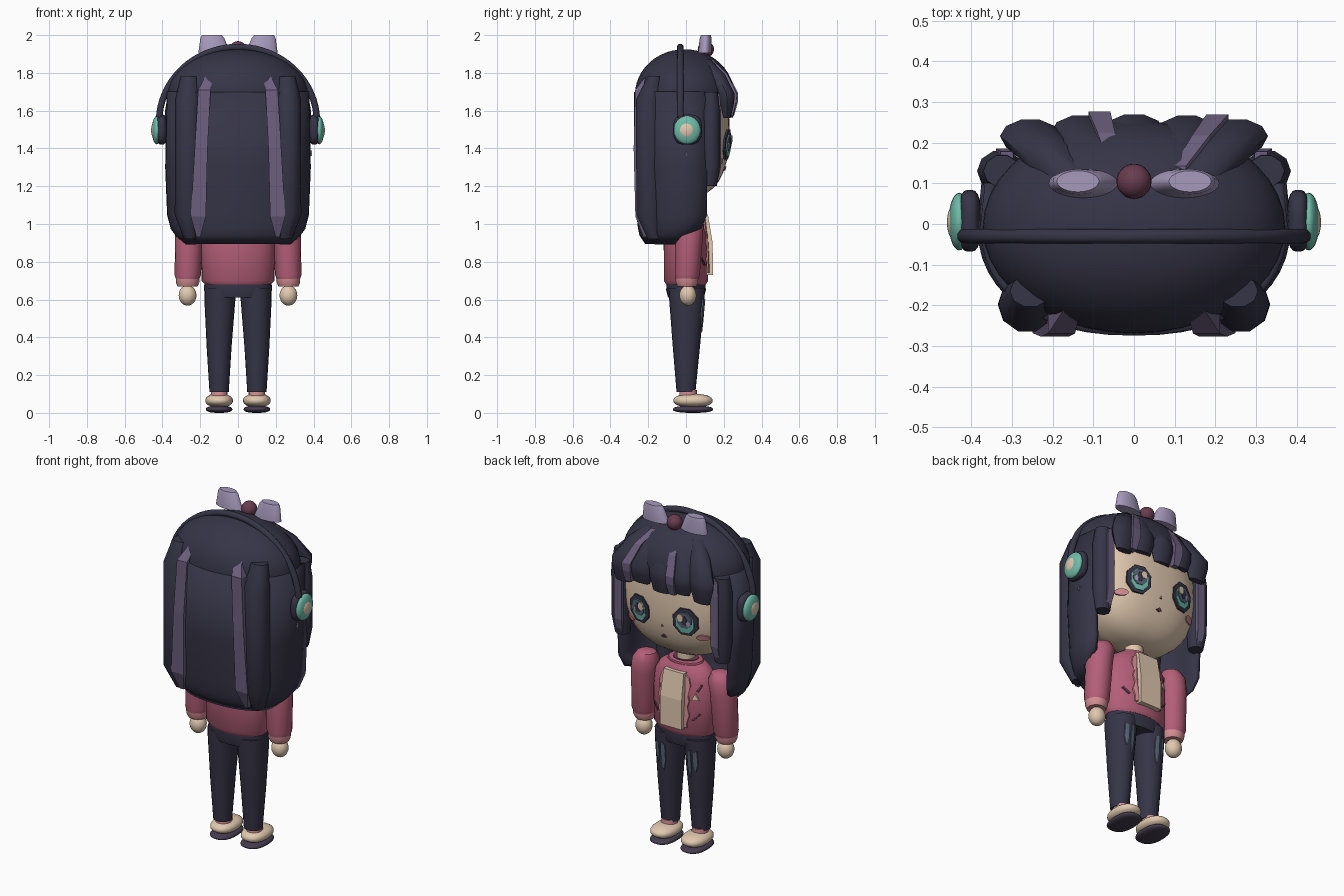
import bpy, bmesh
from math import sin, cos, pi, radians

if "Cube" in bpy.data.objects:
    bpy.data.objects.remove(bpy.data.objects["Cube"])


def colour(name, *rgb):
    m = bpy.data.materials.new(name)
    m.use_nodes = True
    m.diffuse_color = (*rgb, 1)
    m.node_tree.nodes["Principled BSDF"].inputs["Base Color"].default_value = (*rgb, 1)
    return m


NAVY = colour("dark navy", .037, .035, .062)
STREAK = colour("dusky lavender", .15, .118, .21)
LAVENDER = colour("pale lavender", .38, .32, .50)
PINK = colour("rose pink", .46, .115, .19)
BLUSH = colour("light pink", .66, .27, .29)
SKIN = colour("cream", .75, .58, .43)
TEAL = colour("teal", .16, .50, .40)
MAROON = colour("maroon", .14, .045, .08)
SLATE = colour("slate blue", .095, .13, .19)
SOLE = colour("dark plum", .06, .045, .08)


def finish(name, bm, mat, smooth=True):
    bmesh.ops.recalc_face_normals(bm, faces=bm.faces)
    me = bpy.data.meshes.new(name)
    bm.to_mesh(me)
    bm.free()
    me.materials.append(mat)
    if smooth:
        me.shade_smooth()
        me.set_sharp_from_angle(angle=radians(40))
    ob = bpy.data.objects.new(name, me)
    bpy.context.collection.objects.link(ob)
    return ob


def skin_rows(bm, rows, closed=True):
    n = len(rows[0])
    for a, b in zip(rows, rows[1:]):
        for i in range(n if closed else n - 1):
            j = (i + 1) % n
            bm.faces.new((a[i], a[j], b[j], b[i]))


def loft(name, rings, mat, n=6, side=1):
    """Closed tube through horizontal rings (x, y, z, rx, ry); four sides make a box."""
    bm = bmesh.new()
    turn, grow = (.5, 2 ** .5) if n == 4 else (0, 1)
    rows = [[bm.verts.new((side * x + grow * rx * cos(2 * pi * (i + turn) / n),
                           y + grow * ry * sin(2 * pi * (i + turn) / n), z))
             for i in range(n)] for x, y, z, rx, ry in rings]
    skin_rows(bm, rows)
    bm.faces.new(rows[0])
    bm.faces.new(rows[-1])
    return finish(name, bm, mat, n > 6)


def ellipsoid(name, centre, radii, mat, power=2, seg=28):
    bm = bmesh.new()
    bmesh.ops.create_uvsphere(bm, u_segments=seg, v_segments=seg // 2, radius=1)
    for v in bm.verts:
        norm = sum(abs(c) ** power for c in v.co) ** (1 / power)
        v.co = [c + r * k / norm for c, r, k in zip(centre, radii, v.co)]
    return finish(name, bm, mat)


def plate(name, pts, surface, lift, mat, side=1):
    """Thin (x, z) outline laid on a surface y = f(x, z), raised by lift."""
    bm = bmesh.new()
    pts = [(side * x, z) for x, z in pts]
    cx, cz = [sum(c) / len(pts) for c in zip(*pts)]
    top = [bm.verts.new((x, surface(x, z) + lift, z)) for x, z in pts]
    low = [bm.verts.new((x, surface(x, z) + lift - .009, z)) for x, z in pts]
    mid = bm.verts.new((cx, surface(cx, cz) + lift, cz))
    skin_rows(bm, [low, top])
    for i in range(len(top)):
        bm.faces.new((top[i], top[(i + 1) % len(top)], mid))
    return finish(name, bm, mat, False)


def oval(x, z, rx, rz, n=8):
    return [(x + rx * cos(2 * pi * (i + .5) / n), z + rz * sin(2 * pi * (i + .5) / n)) for i in range(n)]


# Surfaces that carry painted details
def face_y(x, z):
    return .23 * max(0, 1 - abs(x / .35) ** 2.5 - abs((z - 1.5) / .36) ** 2.5) ** .4


def jacket_y(x, z):
    return .118 * max(0, 1 - (x / .195) ** 2) ** .5 - max(0, z - .92) * .2


def leg_y(x, z):
    across = (abs(x) - .098) / (.051 + (z - .11) * .063)
    return .003 + (.05 + (z - .11) * .0878) * max(0, 1 - across ** 2) ** .5


# Head and neck
ellipsoid("head", (0, 0, 1.5), (.35, .23, .36), SKIN, 2.5, 40)
loft("neck", [(0, 0, 1.04, .05, .05), (0, 0, 1.2, .05, .05)], SKIN, 16)
plate("mouth", [(-.018, 1.29), (0, 1.283), (.018, 1.29), (0, 1.305)], face_y, .006, MAROON)
plate("nose", [(-.006, 1.355), (.006, 1.355), (0, 1.368)], face_y, .006, BLUSH)
for s in (-1, 1):
    for part, dx, dz, rx, rz, lift, mat in (
            ("outline", 0, 0, .076, .086, .012, NAVY),
            ("iris", 0, -.004, .054, .064, .015, TEAL),
            ("iris_shade", 0, .01, .044, .048, .018, SLATE),
            ("pupil", 0, .012, .018, .028, .020, NAVY),
            ("glint", .026, -.004, .012, .018, .021, LAVENDER),
            ("highlight", -.022, .026, .019, .023, .022, SKIN)):
        plate("eye_" + part, oval(.15 + dx, 1.42 + dz, rx, rz), face_y, lift, mat, s)
    plate("cheek", oval(.235, 1.33, .034, .018, 12), face_y, .009, BLUSH, s)

# Hair cap: upper half of an ellipsoid
bm = bmesh.new()
bmesh.ops.create_uvsphere(bm, u_segments=40, v_segments=24, radius=1)
bmesh.ops.delete(bm, geom=[v for v in bm.verts if v.co.z < -.01], context="VERTS")
for v in bm.verts:
    v.co = (v.co.x * .373, v.co.y * .262 - .008, 1.685 + v.co.z * .24)
bmesh.ops.holes_fill(bm, edges=[e for e in bm.edges if e.is_boundary])
finish("hair_cap", bm, NAVY)

# Long back hair: U-shaped shell, open to the face
bm = bmesh.new()
rows = []
for z, rx, back, front in ((1.7, .365, .262, .1), (1.3, .373, .262, .11), (1.05, .363, .25, .11),
                           (.98, .345, .242, .08), (.945, .32, .235, -.03), (.9, .27, .205, -.06)):
    arc = [(rx * .97, front)]
    for i in range(25):
        c, q = cos(pi * i / 24), sin(pi * i / 24)
        y = min(front, 0) - (back + min(front, 0)) * q ** .88
        arc.append((rx * abs(c) ** .88 * (1 if c > 0 else -1), y))
    arc.append((-rx * .97, front))
    rows.append([bm.verts.new((x, y, z)) for x, y in arc])
skin_rows(bm, rows, False)
shell = finish("back_hair", bm, NAVY)
mod = shell.modifiers.new("thickness", "SOLIDIFY")
mod.thickness = .025
mod.offset = 0

# Hair locks at the sides and back, with lighter streaks
for s in (-1, 1):
    loft("side_lock", [(.325, .13, 1.7, .045, .04), (.328, .13, 1.6, .058, .052),
                       (.328, .13, 1.3, .056, .052), (.325, .125, 1.2, .042, .04)], NAVY, 10, s)
    loft("side_streak", [(.312, .16, 1.69, .016, .018), (.315, .166, 1.6, .024, .02),
                         (.315, .166, 1.3, .024, .02), (.318, .15, 1.21, .014, .012)], STREAK, 4, s)
    loft("back_lock", [(.255, -.165, 1.78, .05, .04), (.263, -.196, 1.66, .07, .072),
                       (.265, -.198, 1.05, .07, .068), (.25, -.165, .92, .035, .04)], NAVY, 10, s)
    loft("back_streak", [(.15, -.185, 1.79, .02, .022), (.178, -.235, 1.71, .033, .034),
                         (.195, -.243, 1.4, .034, .034), (.21, -.236, 1.04, .04, .032),
                         (.21, -.205, .93, .01, .02)], STREAK, 4, s)


# Fringe of faceted locks
def fringe(name, x, w, out, mat, n, tip=1.575):
    k = out - .2 * x * x
    loft(name, [(.55 * x, .11 + k, 1.87, .55 * w, .035), (.8 * x, .175 + k, 1.795, .8 * w, .045),
                (x, .228 + k, 1.69, w, .044), (x, .23 + k, 1.645, w, .04),
                (x, .23 + k, tip, .7 * w, .02)], mat, n)


for x, tip in ((-.255, 1.56), (-.13, 1.585), (0, 1.565), (.13, 1.585), (.255, 1.56)):
    fringe("fringe_lock", x, .074, 0, NAVY, 10, tip)
for x in (-.085, .205):
    fringe("fringe_streak", x, .027, .006, STREAK, 4)

# Bow
for s in (-1, 1):
    loft("bow_loop", [(.125, .1, 1.905, .085, .036), (.136, .104, 1.985, .063, .031),
                      (.138, .105, 2.0, .052, .026)], LAVENDER, 24, s)
ellipsoid("bow_knot", (0, .105, 1.925), (.043, .043, .043), MAROON)

# Headphones
arc = bpy.data.curves.new("headband", "CURVE")
arc.dimensions = "3D"
arc.bevel_depth = .018
arc.bevel_resolution = 3
arc.use_fill_caps = True
line = arc.splines.new("POLY")
line.points.add(40)
for i, p in enumerate(line.points):
    a = pi * (.02 + .96 * i / 40)
    p.co = (.418 * cos(a), -.03, 1.54 + .397 * sin(a), 1)
arc.materials.append(NAVY)
bpy.context.collection.objects.link(bpy.data.objects.new("headband", arc))
for s in (-1, 1):
    ellipsoid("ear_cushion", (s * .404, .008, 1.5), (.028, .076, .08), NAVY, 3)
    ellipsoid("ear_cup", (s * .43, .006, 1.497), (.026, .071, .075), TEAL)
    ellipsoid("ear_cap", (s * .441, .004, 1.497), (.019, .044, .045), SKIN)
# Tiny cross-shaped hair charm
loft("charm_upright", [(.388, .003, 1.36, .004, .002), (.388, .003, 1.39, .004, .002)], LAVENDER, 4)
loft("charm_bar", [(.388, .003, 1.373, .004, .012), (.388, .003, 1.377, .004, .012)], LAVENDER, 4)

# Jacket, shirt panel and trim
loft("jacket", [(0, 0, .68, .175, .105), (0, 0, .7, .193, .117), (0, 0, .9, .195, .118),
                (0, 0, 1.0, .185, .11), (0, 0, 1.05, .155, .095), (0, 0, 1.08, .112, .078)], PINK, 32)
loft("collar", [(0, 0, 1.07, .108, .076), (0, 0, 1.09, .1, .074), (0, 0, 1.094, .09, .068)], PINK, 24)
loft("collar_lining", [(0, 0, 1.08, .074, .06), (0, 0, 1.097, .074, .06)], MAROON, 24)
loft("shirt_panel", [(0, .1, .73, .07, .043), (0, .1, .9, .07, .041), (0, .08, 1.05, .066, .036)], SKIN, 4)
for s in (-1, 1):
    frill = [(.066, .74), (.088, .74)]
    frill += [(.1 if i % 2 else .088, .77 + i * .042) for i in range(7)] + [(.066, 1.04)]
    plate("frill", frill, jacket_y, .014, BLUSH, s)
    plate("pocket_slit", [(.11, .785), (.118, .78), (.15, .815), (.145, .822)], jacket_y, .008, MAROON, s)
plate("chest_slit", [(-.13, .955), (-.14, .95), (-.155, .985), (-.148, .99)], jacket_y, .012, MAROON)
plate("badge", [(-.145, .9), (-.11, .9), (-.125, .94)], jacket_y, .01, SKIN)

# Arms, hips, legs and shoes
for s in (-1, 1):
    loft("sleeve", [(.24, .022, 1.082, .025, .025), (.242, .022, 1.07, .052, .052),
                    (.248, .021, 1.03, .074, .074), (.258, .017, .96, .074, .075),
                    (.266, .007, .73, .07, .067), (.267, .005, .705, .06, .06)], PINK, 18, s)
    loft("cuff", [(.267, .005, .715, .062, .061), (.267, .005, .69, .062, .06),
                  (.267, .005, .668, .052, .05)], BLUSH, 18, s)
    ellipsoid("hand", (s * .267, .01, .622), (.047, .045, .054), SKIN)
    loft("leg", [(.1, 0, .11, .051, .05), (.1, .002, .35, .066, .072),
                 (.096, .004, .6, .082, .093), (.094, .004, .66, .084, .096)], NAVY, 20, s)
    for x, z0, z1 in ((.085, .43, .6), (.122, .47, .6)):
        rip = [(x, z0), (x + .014, z0 + .05), (x + .012, z1), (x - .012, z1 - .015), (x - .012, z0 + .06)]
        plate("trouser_rip", rip, leg_y, .006, SLATE, s)
    loft("sock", [(.1, .012, .07, .046, .05), (.1, .012, .122, .043, .045)], BLUSH, 16, s)
    ellipsoid("shoe", (s * .1, .037, .065), (.073, .104, .036), SKIN, 2.3)
    ellipsoid("sole", (s * .1, .037, .019), (.07, .107, .019), SOLE, 2.5)
loft("hips", [(0, 0, .61, .165, .095), (0, 0, .65, .18, .105), (0, 0, .69, .178, .103)], NAVY, 28)
